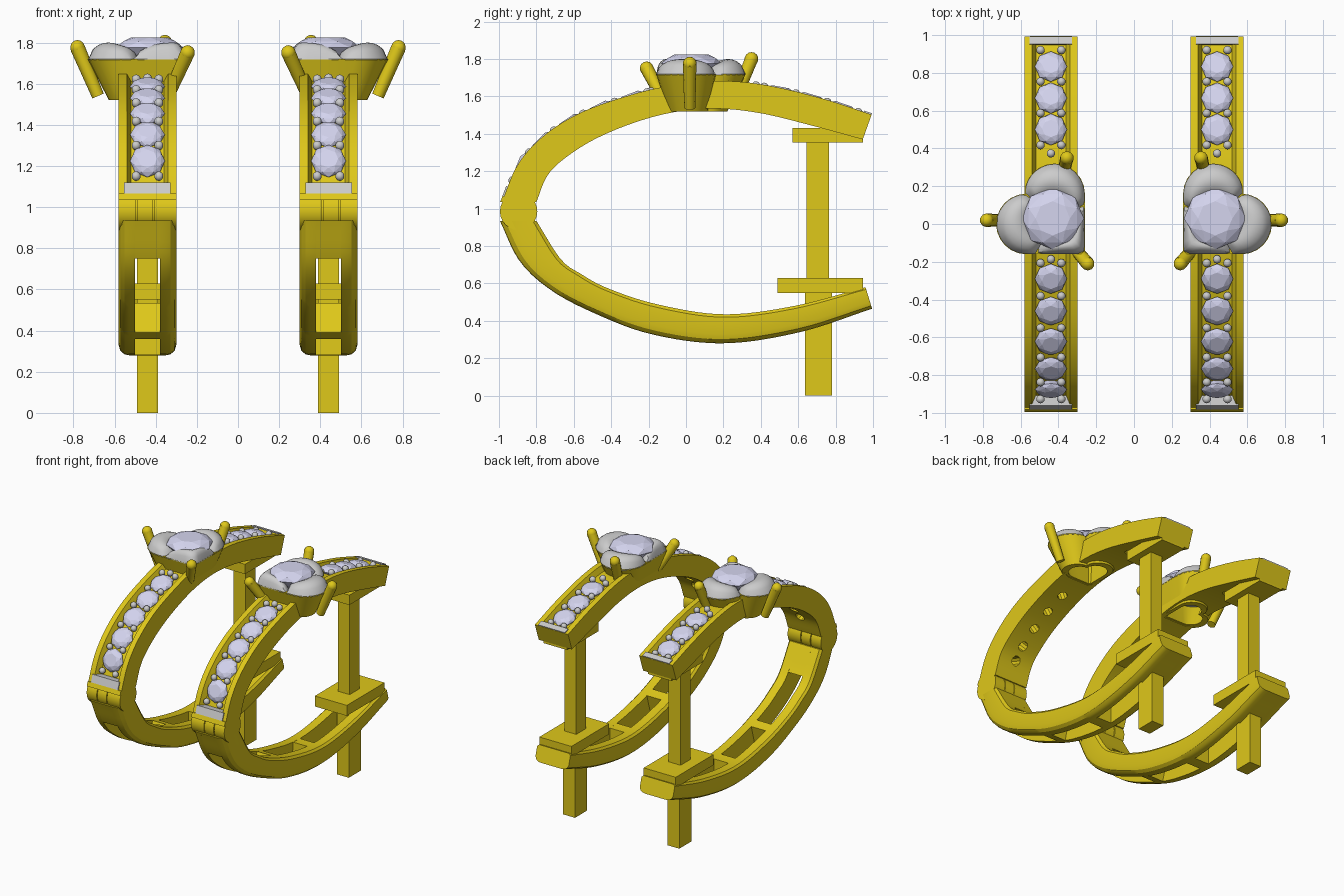
import bpy, bmesh
from math import sin, cos, pi, atan2
from mathutils import Vector as V, Matrix as M

if "Cube" in bpy.data.objects:
    bpy.data.objects.remove(bpy.data.objects["Cube"])

CX = 0.44                      # band centre; everything is mirrored over x = 0
HC = V((0.43, 0.03, 0))        # centre of the heart head


def material(name, rgb):
    m = bpy.data.materials.new(name)
    m.diffuse_color = (*rgb, 1)
    m.use_nodes = True
    m.node_tree.nodes["Principled BSDF"].inputs["Base Color"].default_value = m.diffuse_color
    return m


GOLD = material("gold", (0.74, 0.58, 0.01))
GEM = material("gem", (0.66, 0.66, 0.86))


def finish(name, bm, mat=None, smooth=None, cutter=None, mirror=True):
    bmesh.ops.recalc_face_normals(bm, faces=bm.faces)
    me = bpy.data.meshes.new(name)
    bm.to_mesh(me)
    bm.free()
    ob = bpy.data.objects.new(name, me)
    bpy.context.collection.objects.link(ob)
    if mat:
        me.materials.append(mat)
    bpy.ops.object.select_all(action='DESELECT')
    bpy.context.view_layer.objects.active = ob
    ob.select_set(True)
    if cutter:
        b = ob.modifiers.new("cut", 'BOOLEAN')
        b.operation, b.object, b.solver = 'DIFFERENCE', cutter, 'EXACT'
        bpy.ops.object.modifier_apply(modifier="cut")
    if smooth:
        bpy.ops.object.shade_smooth_by_angle(angle=smooth)
    if mirror:
        ob.modifiers.new("pair", 'MIRROR').use_clip = False
    return ob


def loft(bm, loops, caps=True, ring=False):
    vs = [[bm.verts.new(p) for p in l] for l in loops]
    n = len(vs[0])
    for a, b in zip(vs, vs[1:] + (vs[:1] if ring else [])):
        for k in range(n):
            bm.faces.new((a[k], a[(k + 1) % n], b[(k + 1) % n], b[k]))
    if caps and not ring:
        bm.faces.new(vs[0])
        bm.faces.new(vs[-1])


def rod(bm, a, b, r1, r2, seg=12):
    d = b - a
    mat = M.Translation((a + b) / 2) @ d.to_track_quat('Z', 'Y').to_matrix().to_4x4()
    bmesh.ops.create_cone(bm, cap_ends=True, segments=seg, radius1=r1, radius2=r2, depth=d.length, matrix=mat)


def ball(bm, p, r):
    bmesh.ops.create_uvsphere(bm, u_segments=10, v_segments=7, radius=r, matrix=M.Translation(p))


def box(bm, x, y, z):
    mat = M.Translation((sum(x) / 2, sum(y) / 2, sum(z) / 2)) @ M.Diagonal((x[1] - x[0], y[1] - y[0], z[1] - z[0], 1))
    bmesh.ops.create_cube(bm, size=1, matrix=mat)


class Path:
    """Band side profile: rows of outer y, z and inner y, z, smoothly interpolated."""

    def __init__(self, rows):
        p = [V(r) for r in rows]
        p = [2 * p[0] - p[1]] + p + [2 * p[-1] - p[-2]]
        self.s = []
        for a, b, c, d in zip(p, p[1:], p[2:], p[3:]):
            for k in range(12):
                t = k / 12
                self.s.append(0.5 * (2 * b + (c - a) * t + (2 * a - 5 * b + 4 * c - d) * t * t
                                     + (3 * b - a - 3 * c + d) * t ** 3))
        self.s.append(p[-2])
        self.l = [0]
        for a, b in zip(self.s, self.s[1:]):
            self.l.append(self.l[-1] + (b - a).xy.length)

    def at(self, f, x, d):
        t = f * self.l[-1]
        k = next((i for i in range(1, len(self.l)) if self.l[i] >= t), len(self.l) - 1)
        r = self.s[k - 1].lerp(self.s[k], (t - self.l[k - 1]) / (self.l[k] - self.l[k - 1]))
        return V((CX + x, r[2] + (r[0] - r[2]) * d, r[3] + (r[1] - r[3]) * d))

    def find(self, y):
        return next(self.l[i] for i, r in enumerate(self.s) if r[0] >= y) / self.l[-1]

    def sweep(self, bm, prof, f0=0, f1=1, n=40):
        loft(bm, [[self.at(f0 + (f1 - f0) * k / n, x, d) for x, d in prof] for k in range(n + 1)])


def rect(w, d0, d1):
    return [(-w, d0), (w, d0), (w, d1), (-w, d1)]


upper = Path([(-.995, 1.035, -.80, 1.035), (-.91, 1.235, -.745, 1.17), (-.78, 1.385, -.66, 1.26),
              (-.59, 1.51, -.50, 1.365), (-.35, 1.60, -.29, 1.455), (-.11, 1.66, -.07, 1.515),
              (.17, 1.69, .16, 1.535), (.42, 1.67, .40, 1.51), (.72, 1.60, .67, 1.445), (.995, 1.51, .945, 1.37)])
lower = Path([(-.995, .935, -.80, .935), (-.89, .72, -.67, .73), (-.73, .57, -.56, .65), (-.51, .45, -.42, .575),
              (-.19, .33, -.16, .49), (.2, .28, .2, .435), (.61, .34, .58, .48), (.995, .465, .96, .58)])

# Heart outline around the centre stone
HEART = [(-.17, -.17), (-.15, -.19), (0, -.19)]
HEART += [(.14 + .16 * cos(a), -.03 + .16 * sin(a)) for a in [pi * (k / 12 - .5) for k in range(13)]]
HEART += [(-.01 + .16 * cos(a), .13 + .16 * sin(a)) for a in [pi * k / 12 for k in range(1, 13)]]
HEART += [(-.17, 0)]


def heart(s, z):
    return [HC + V((x * s, y * s, z)) for x, y in HEART]


# Pave layout along the upper band
spans = [(upper.find(-.955), upper.find(-.23), 5), (upper.find(.40), upper.find(.91), 3)]
stones = [a + (b - a) * (k + .5) / n for a, b, n in spans for k in range(n)]

# Cutter: heart seat and the small holes under the stones
bm = bmesh.new()
loft(bm, [heart(.45, 1.45), heart(1.1, 1.8)])
for f in stones:
    rod(bm, upper.at(f, 0, -.3), upper.at(f, 0, .95), .035, .035, 10)
cut = finish("seat_cutter", bm, mirror=False)
cut.hide_render = True

# Upper band: gold channel with grey lining
bm = bmesh.new()
upper.sweep(bm, [(-.14, 0), (.14, 0), (.14, .95), (.1, .95), (.08, .7), (-.08, .7), (-.1, .95), (-.14, .95)], n=60)
finish("upper_band", bm, GOLD, .5, cut)
bm = bmesh.new()
upper.sweep(bm, [(-.14, .95), (-.1, .95), (-.08, .7), (.08, .7), (.1, .95), (.14, .95),
                 (.14, 1), (.112, 1), (.088, .76), (-.088, .76), (-.112, 1), (-.14, 1)], .015, .998, 60)
finish("channel_lining", bm, None, .5, cut)
bm = bmesh.new()
upper.sweep(bm, rect(.14, .6, .995), 0, .015, 2)
upper.sweep(bm, rect(.11, .6, .95), .985, 1, 2)
finish("channel_ends", bm, GOLD)
bm = bmesh.new()
upper.sweep(bm, rect(.113, .7, .998), .015, .04, 3)
upper.sweep(bm, rect(.113, .95, .998), .98, .9995, 3)
finish("lining_ends", bm)

# Lower band: two rounded rails joined by bridges, leaving open windows
bm = bmesh.new()
rail = [(.06, 0), (.125, 0), (.14, .1), (.14, .68), (.132, .86), (.112, .97), (.09, 1), (.06, 1)]
for s in (1, -1):
    lower.sweep(bm, [(x * s, d) for x, d in rail])
for a, b in ((0, .09), (.38, .42), (.6, .64), (.85, 1)):
    lower.sweep(bm, rect(.061, 0, 1), a, b, 6)
finish("lower_band", bm, GOLD, .5)

# Hinge knuckles
bm = bmesh.new()
for a, b, r in ((-.14, -.032, .1), (-.032, -.026, .09), (-.026, .05, .1), (.05, .056, .09), (.056, .14, .1)):
    rod(bm, V((CX + a, -.895, .985)), V((CX + b, -.895, .985)), r, r, 24)
finish("hinge", bm, GOLD, .5)

# Post and its two plates
bm = bmesh.new()
box(bm, (CX - .05, CX + .05), (.645, .765), (.4, 1.4))
box(bm, (CX - .05, CX + .05), (.635, .78), (0, .6))
box(bm, (CX - .1, CX + .1), (.57, .945), (1.355, 1.43))
box(bm, (CX - .135, CX + .135), (.49, .945), (.55, .63))
finish("post", bm, GOLD)

# Heart cup with open bottom
bm = bmesh.new()
loft(bm, [heart(.66, 1.52), heart(1.0, 1.72), heart(.86, 1.72), heart(.5, 1.52)], ring=True)
finish("heart_cup", bm, GOLD, .6)

# Prongs
bm = bmesh.new()
for a, b in (((.68, .02, 1.54), (.78, .02, 1.775)), ((.38, .25, 1.55), (.355, .35, 1.80)),
             ((.33, -.11, 1.56), (.245, -.21, 1.75))):
    rod(bm, V(a), V(b), .03, .036)
    ball(bm, V(b), .037)
finish("prongs", bm, GOLD, .7)


# Grey petals puffed around the centre stone
def edge(ang):
    d = V((cos(ang), sin(ang)))
    best = .2
    for p, q in zip(HEART, HEART[1:] + HEART[:1]):
        p, q = V(p), V(q)
        e = q - p
        den = d.x * e.y - d.y * e.x
        if abs(den) > 1e-9:
            t = (p.x * e.y - p.y * e.x) / den
            u = (p.x * d.y - p.y * d.x) / den
            if t > 0 and -1e-6 <= u <= 1 + 1e-6:
                best = t
    return d * best


bm = bmesh.new()
cleft, low, side = atan2(.13, .145), atan2(-.19, .09), atan2(.07, -.17)
for a, b in ((low, cleft), (cleft, side), (side, low + 2 * pi)):
    grid = []
    for i in range(17):
        ang = a + (b - a) * i / 16
        o, n = edge(ang), V((cos(ang), sin(ang))) * .11
        row = []
        for j in range(9):
            w = o.lerp(n, j / 8)
            h = .085 * max(0, sin(pi * i / 16)) ** .4 * max(0, sin(pi * j / 8)) ** .5
            row.append(bm.verts.new(HC + V((w.x, w.y, 1.715 + h))))
        grid.append(row)
    for r, s in zip(grid, grid[1:]):
        for j in range(8):
            bm.faces.new((r[j], r[j + 1], s[j + 1], s[j]))
    bm.faces.new(grid[0] + [r[-1] for r in grid[1:-1]] + grid[-1][::-1] + [r[0] for r in grid[-2:0:-1]])
finish("petals", bm, None, .8)


# Faceted stones
def gem(bm, p, n, r, crown):
    rot = n.to_track_quat('Z', 'Y').to_matrix()
    rings = []
    for k, (s, h) in enumerate(((.55, crown), (.84, crown * .6), (1, 0), (.6, -.4), (.12, -.75))):
        rings.append([bm.verts.new(p + rot @ V((r * s * cos(a), r * s * sin(a), r * h)))
                      for a in [(i + k / 2) * pi / 4 for i in range(8)]])
    for u, w in zip(rings, rings[1:]):
        for i in range(8):
            bm.faces.new((u[i], u[(i + 1) % 8], w[i]))
            bm.faces.new((u[(i + 1) % 8], w[(i + 1) % 8], w[i]))
    bm.faces.new(rings[0])
    bm.faces.new(rings[-1])


bm = bmesh.new()
gem(bm, HC + V((0, 0, 1.775)), V((0, 0, 1)), .165, .3)
finish("centre_stone", bm, GEM)
bm = bmesh.new()
for f in stones:
    gem(bm, upper.at(f, 0, .8), upper.at(f, 0, 1) - upper.at(f, 0, 0), .085, .36)
finish("pave_stones", bm, GEM)

# Setting beads between the stones
bm = bmesh.new()
for a, b, n in spans:
    for k in range(n + 1):
        for x in (-.055, .055):
            ball(bm, upper.at(a + (b - a) * k / n, x, .88), .023)
for y in (-.195, .36):
    ball(bm, upper.at(upper.find(y), 0, .88), .023)
finish("setting_beads", bm, None, .8)

bpy.data.objects.remove(cut)
